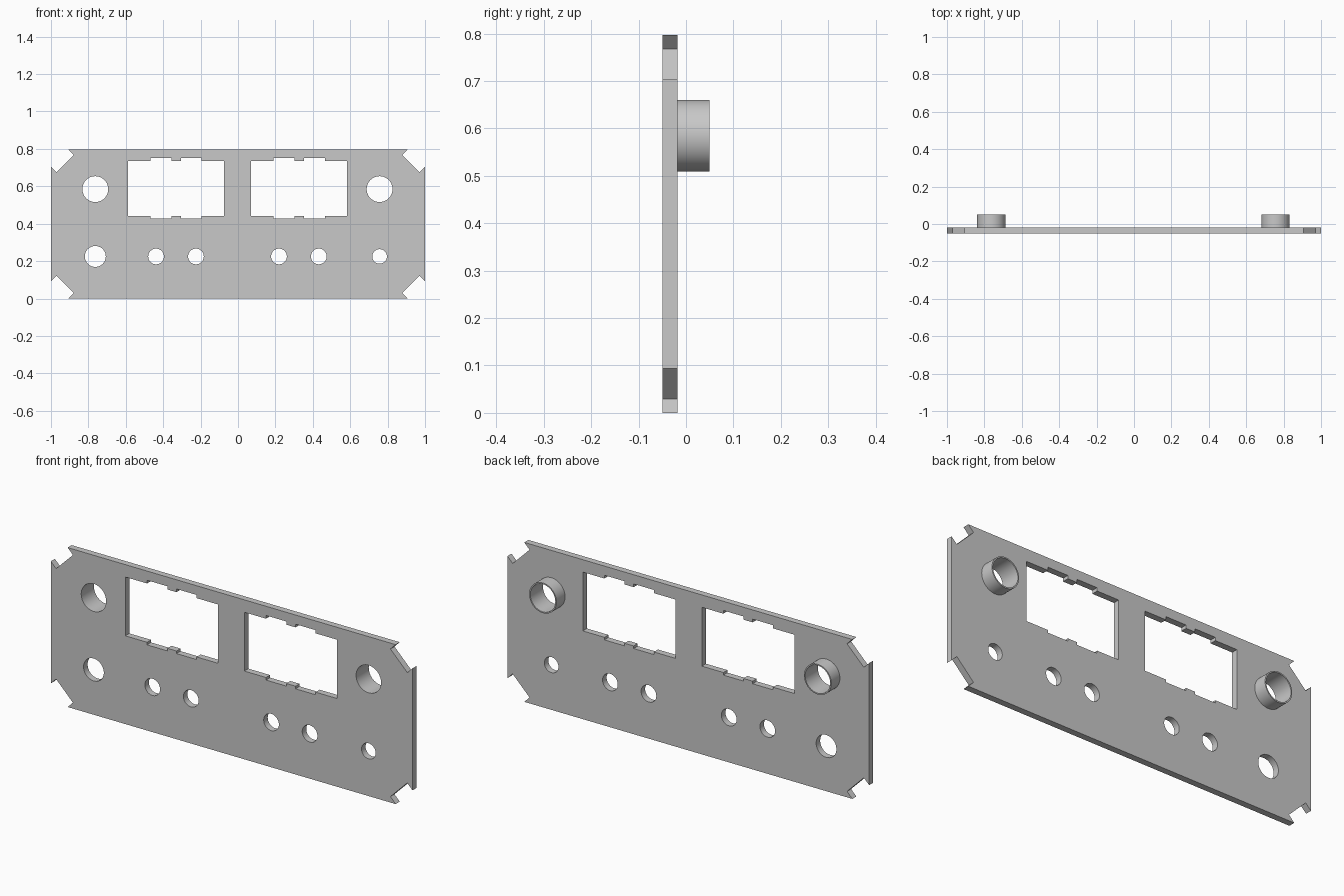
import bpy, bmesh
from math import cos, sin, pi, radians
from mathutils import Matrix

cube = bpy.data.objects.get("Cube")
if cube:
    bpy.data.objects.remove(cube, do_unlink=True)

grey = bpy.data.materials.new("light grey")
grey.use_nodes = True
grey.diffuse_color = (0.58, 0.58, 0.58, 1)
grey.node_tree.nodes["Principled BSDF"].inputs["Base Color"].default_value = grey.diffuse_color

H = 0.797          # panel height
FRONT, BACK, REAR = -0.05, -0.018, 0.05


def circle(x, z, r, n=64):
    return [(x + r * cos(2 * pi * i / n), z + r * sin(2 * pi * i / n)) for i in range(n)]


def extruded(name, loops, y0, y1):
    """Fill closed loops (inner ones become holes) and extrude from y0 to y1."""
    curve = bpy.data.curves.new(name, 'CURVE')
    curve.dimensions = '2D'
    curve.fill_mode = 'BOTH'
    curve.extrude = (y1 - y0) / 2
    for loop in loops:
        spline = curve.splines.new('POLY')
        spline.points.add(len(loop) - 1)
        for point, (x, z) in zip(spline.points, loop):
            point.co = (x, z, 0, 1)
        spline.use_cyclic_u = True
    temp = bpy.data.objects.new(name + " outline", curve)
    mesh = bpy.data.meshes.new_from_object(temp)
    bpy.data.objects.remove(temp)
    bpy.data.curves.remove(curve)
    mesh.transform(Matrix.Translation((0, (y0 + y1) / 2, 0)) @ Matrix.Rotation(radians(90), 4, 'X'))
    bm = bmesh.new()
    bm.from_mesh(mesh)
    bmesh.ops.remove_doubles(bm, verts=bm.verts, dist=1e-5)
    bmesh.ops.recalc_face_normals(bm, faces=bm.faces)
    bm.to_mesh(mesh)
    bm.free()
    mesh.materials.clear()
    mesh.materials.append(grey)
    obj = bpy.data.objects.new(name, mesh)
    bpy.context.collection.objects.link(obj)
    bpy.ops.object.select_all(action='DESELECT')
    obj.select_set(True)
    bpy.context.view_layer.objects.active = obj
    bpy.ops.object.shade_smooth_by_angle(angle=radians(30))
    return obj


# Panel outline: one notched corner mirrored to all four
corner = [(1, 0.305), (0.971, 0.276), (0.878, 0.369), (0.907, 0.3985)]
half = corner + [(-x, z) for x, z in reversed(corner)]
outline = [(x, H / 2 + z) for x, z in half] + [(x, H / 2 - z) for x, z in reversed(half)]


# Window with two shallow tabs along its top and bottom edges
def window(x):
    tabs = (0.12, 0.232, 0.283, 0.394)
    low, low_tab, high, high_tab = 0.441, 0.428, 0.735, 0.751

    def edge(base, tab):
        a, b, c, d = tabs
        return [(0, base), (a, base), (a, tab), (b, tab), (b, base),
                (c, base), (c, tab), (d, tab), (d, base), (0.513, base)]
    loop = edge(low, low_tab) + edge(high, high_tab)[::-1]
    return [(x + u, z) for u, z in loop]


# Round holes
SOCKET_X, SOCKET_Z, SOCKET_R = (-0.763, 0.757), 0.585, 0.069
holes = [circle(x, SOCKET_Z, SOCKET_R) for x in SOCKET_X]
for x, r in ((-0.763, 0.056), (-0.438, 0.042), (-0.225, 0.042),
             (0.219, 0.042), (0.432, 0.042), (0.757, 0.039)):
    holes.append(circle(x, 0.225, r))

extruded("front_panel", [outline, window(-0.588), window(0.07)] + holes, FRONT, BACK)

# Tubular collars behind the upper holes
for side, x in zip(("right", "left"), SOCKET_X):
    extruded(side + "_collar", [circle(x, SOCKET_Z, 0.0755), circle(x, SOCKET_Z, SOCKET_R)], BACK, REAR)
